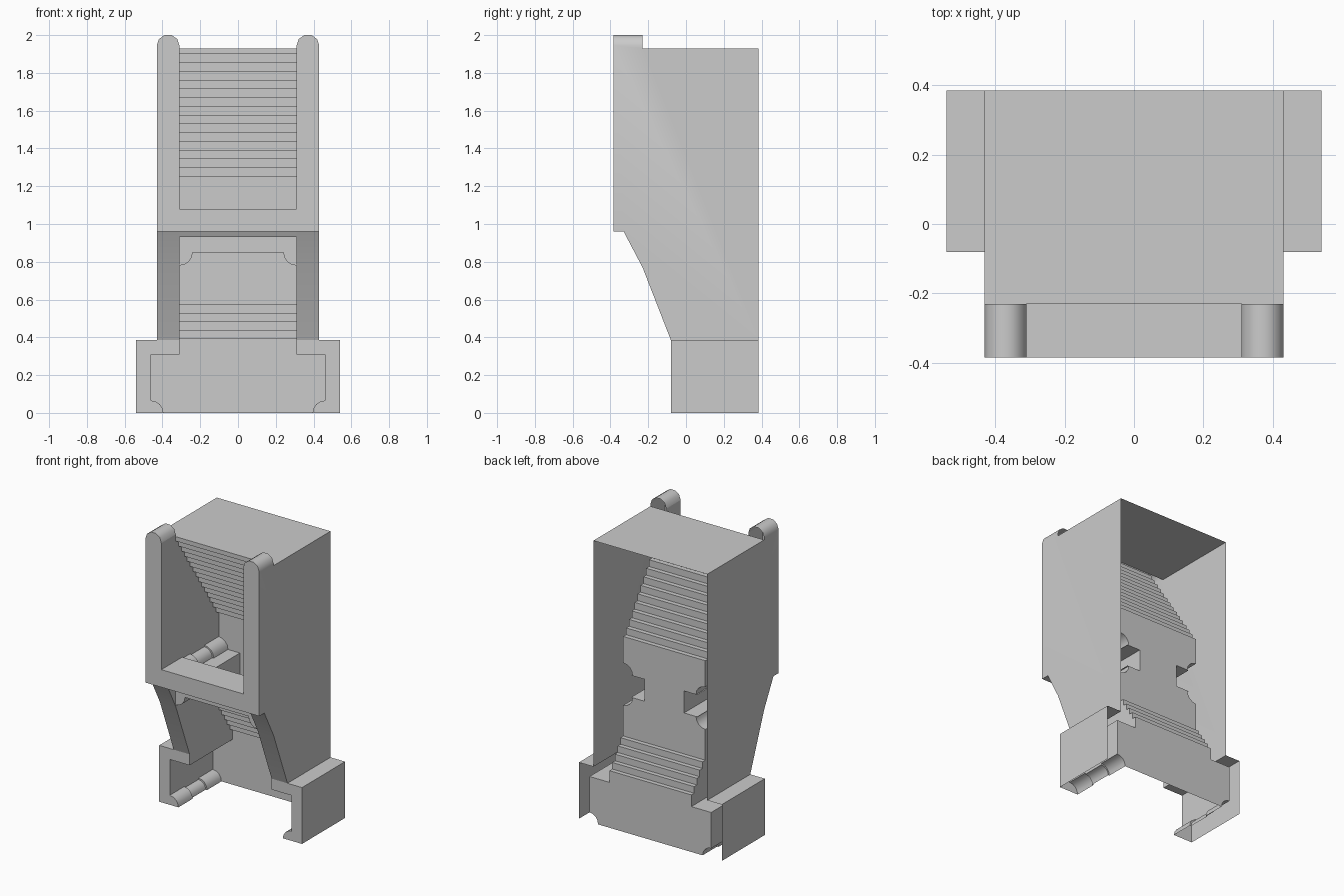
import bpy, bmesh
from math import radians, cos, sin

if "Cube" in bpy.data.objects:
    bpy.data.objects.remove(bpy.data.objects["Cube"])

# Every part is a list of polygons (lists of xyz points), welded into thin sheets.
def sheet(axis, t, pts):
    return [[(t, u, v) if axis == 'x' else (u, t, v) if axis == 'y' else (u, v, t)
             for u, v in pts]]

def sweep(axis, a, b, path):
    A, B = sheet(axis, a, path)[0], sheet(axis, b, path)[0]
    return [[A[i], A[i + 1], B[i + 1], B[i]] for i in range(len(path) - 1)]

def arc(cx, cz, rx, a0, a1, n=4, rz=None):
    rz = rz or rx
    ang = [radians(a0 + (a1 - a0) * i / n) for i in range(n + 1)]
    return [(cx + rx * cos(a), cz + rz * sin(a)) for a in ang]

def both(pts):
    return pts + [(-x, z) for x, z in reversed(pts)]

def rect(a, b, c, d):
    return [(a, c), (b, c), (b, d), (a, d)]

def part(name, polys, mirror=False):
    bm = bmesh.new()
    for p in polys:
        bm.faces.new([bm.verts.new(c) for c in p])
    bmesh.ops.remove_doubles(bm, verts=bm.verts, dist=0.0005)
    bmesh.ops.recalc_face_normals(bm, faces=bm.faces)
    me = bpy.data.meshes.new(name)
    bm.to_mesh(me)
    bm.free()
    ob = bpy.data.objects.new(name, me)
    bpy.context.collection.objects.link(ob)
    if mirror:
        ob.modifiers.new("mirror", 'MIRROR').use_mirror_merge = False
    bpy.ops.object.select_all(action='DESELECT')
    ob.select_set(True)
    bpy.context.view_layer.objects.active = ob
    bpy.ops.object.shade_smooth_by_angle(angle=radians(40))

F, B, W = -0.385, 0.385, 0.235      # front, back and recessed wall depth
IN, OUT = 0.31, 0.43                # opening and body half widths
slope = [(F, 0.96), (-0.33, 0.96), (-0.23, 0.77), (-0.08, 0.385)]

# Stepped profiles (y, z)
upper_steps = [(-0.23, 1.93)]
for i in range(15):
    z = 1.9 - 0.65 * i / 14
    upper_steps += [(-0.23 + 0.031 * i, z), (-0.23 + 0.031 * (i + 1), z)]
lower_steps = []
for i in range(5):
    z = 0.57 - 0.045 * i
    lower_steps += [(W + 0.03 * i, z), (W + 0.03 * (i + 1), z)]

# Outer body: side walls, sloped front strips and roof
tab = [(F, 1.945), (-0.23, 1.945), (-0.23, 1.93)]
cap = arc(0.37, 1.945, 0.06, 0, 180, 5, 0.058)
part("body_side",
     sheet('x', OUT, list(reversed(slope)) + tab + [(B, 1.93), (B, 0.385)])
     + sweep('x', IN, OUT, slope) + sweep('y', F, -0.23, cap), True)
part("roof", sheet('z', 1.93, rect(-OUT, OUT, -0.23, B)))

# Front frame with two round-topped pillars
part("front_frame", sheet('y', F, both([(OUT, 0.96)] + cap + [(IN, 1.08)])))

# Cross bar behind the frame's lower edge
part("cross_bar", sweep('x', -IN, IN, [
    (F, 1.08), (-0.16, 1.08), (-0.16, 0.85), (-0.23, 0.85), (-0.23, 0.93),
    (-0.315, 0.93), (-0.33, 0.96), (F, 0.96)]))

# Opening side walls, slotted where the hollow side ridge joins
slot = [(W, 1.07), (0.08, 1.07), (0.08, 1.06), (-0.075, 1.06), (-0.075, 1.07),
        (-0.23, 1.07), (-0.23, 0.78), (-0.075, 0.78), (-0.075, 0.79),
        (0.08, 0.79), (0.08, 0.78), (W, 0.78)]
part("opening_wall", sheet('x', IN, [(B, 0.31), (-0.08, 0.31)] + list(reversed(slope))
     + tab + upper_steps[1:] + slot + lower_steps), True)

# Rounded bead with a slimmer middle third
def bead(cx, cz, y0, y1, a0, a1, big, small):
    m0, m1 = y0 + (y1 - y0) / 3, y1 - (y1 - y0) / 3
    wide, thin = arc(cx, cz, big, a0, a1), arc(cx, cz, small, a0, a1)
    ring = wide + list(reversed(thin))
    return (sweep('y', y0, m0, wide) + sweep('y', m0, m1, thin) + sweep('y', m1, y1, wide)
            + sheet('y', m0, ring) + sheet('y', m1, ring))

# Side ridge with inner block
low = arc(IN, 0.85, 0.07, 270, 180)
high = arc(IN, 1.0, 0.07, 180, 90)
part("side_ridge",
     bead(IN, 0.85, -0.23, W, 270, 180, 0.07, 0.06)
     + bead(IN, 1.0, -0.23, W, 180, 90, 0.07, 0.06)
     + sheet('y', -0.23, low + [(IN, 0.85)])
     + sheet('x', 0.24, rect(-0.23, -0.03, 0.85, 1.0)), True)
part("ridge_block", sweep('y', -0.03, W, [(0.25, 0.85), (0.15, 0.85), (0.15, 1.0), (0.25, 1.0)])
     + sheet('y', -0.03, rect(0.15, 0.25, 0.85, 1.0)), True)

# Stepped back wall, notched around the ridges and blocks
notch = low + [(0.15, 0.85), (0.15, 1.0)] + high
part("upper_steps", sweep('x', -IN, IN, upper_steps))
part("back_wall", sheet('y', W, both([(IN, 0.57)] + notch + [(IN, 1.25)])))
part("lower_steps", sweep('x', -IN, IN, lower_steps))

# Base: rear panel, feet, inner channel and bottom beads
lip = arc(0.46, 0, 0.065, 180, 90)
part("base_panel", sheet('y', B, both(lip + [(0.46, 0.31), (IN, 0.31), (IN, 0.39)])))
part("base_foot",
     sheet('y', -0.08, lip + [(0.46, 0.31), (IN, 0.31), (IN, 0.385), (OUT, 0.385),
                              (0.54, 0.385), (0.54, 0)])
     + sheet('x', 0.54, rect(-0.08, B, 0, 0.385))
     + sheet('z', 0.385, rect(OUT, 0.54, -0.08, B)), True)
part("base_channel",
     sheet('x', 0.46, [(-0.08, 0.31), (-0.08, 0.065), (0.075, 0.065), (0.075, 0.055),
                       (0.23, 0.055), (0.23, 0.065), (B, 0.065), (B, 0.31)])
     + sheet('z', 0.31, rect(IN, 0.46, -0.08, B)), True)
part("base_bead", bead(0.46, 0, -0.08, B, 180, 90, 0.065, 0.055), True)
